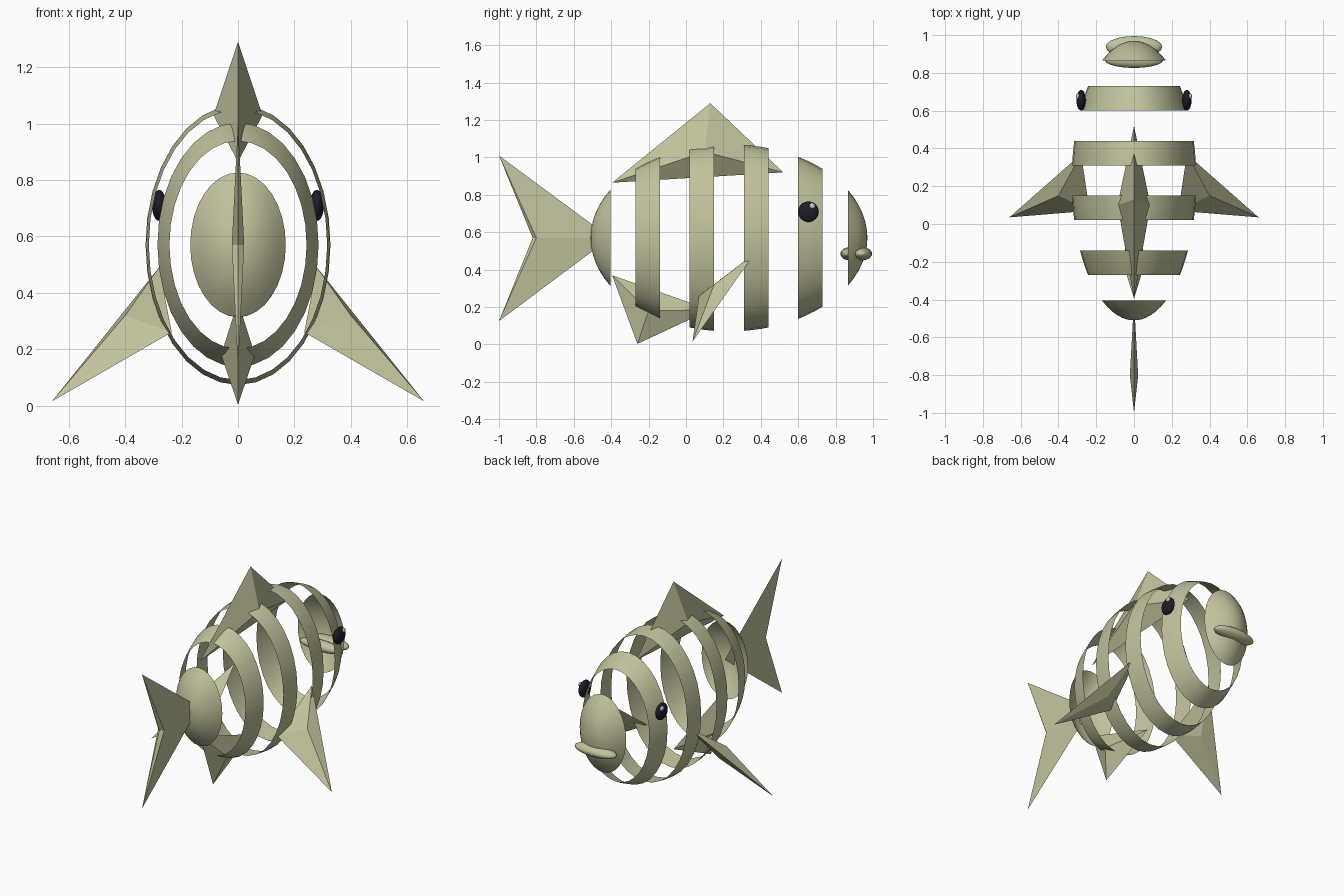
import bpy, bmesh, math
from mathutils import Vector

if "Cube" in bpy.data.objects:
    bpy.data.objects.remove(bpy.data.objects["Cube"])


def material(name, rgb):
    m = bpy.data.materials.new(name)
    m.diffuse_color = (*rgb, 1)
    m.use_nodes = True
    m.node_tree.nodes["Principled BSDF"].inputs["Base Color"].default_value = m.diffuse_color
    return m


OLIVE = material("pale olive", (0.54, 0.54, 0.34))
DARK = material("dark navy", (0.012, 0.012, 0.025))
GLINT = material("eye glint", (0.6, 0.6, 0.6))

# Body ellipsoid: centre and half sizes
CY, CZ = 0.23, 0.57
RX, RY, RZ = 0.33, 0.74, 0.50
SEGMENTS = 32


def finish(name, bm, mat, smooth):
    me = bpy.data.meshes.new(name)
    bm.to_mesh(me)
    bm.free()
    me.materials.append(mat)
    for p in me.polygons:
        p.use_smooth = smooth
    ob = bpy.data.objects.new(name, me)
    bpy.context.collection.objects.link(ob)
    return ob


def body_slice(name, y0, y1, steps):
    """Open shell of the body ellipsoid between two y positions."""
    bm = bmesh.new()
    a0 = math.acos(max(-1, min(1, (y0 - CY) / RY)))
    a1 = math.acos(max(-1, min(1, (y1 - CY) / RY)))
    rings = []
    for i in range(steps + 1):
        a = a0 + (a1 - a0) * i / steps
        y, r = CY + RY * math.cos(a), math.sin(a)
        if r < 1e-4:
            rings.append([bm.verts.new((0, y, CZ))] * SEGMENTS)
            continue
        rings.append([bm.verts.new((RX * r * math.cos(t), y, CZ + RZ * r * math.sin(t)))
                      for t in (2 * math.pi * k / SEGMENTS for k in range(SEGMENTS))])
    for lo, hi in zip(rings, rings[1:]):
        for k in range(SEGMENTS):
            n = (k + 1) % SEGMENTS
            corners = list(dict.fromkeys((lo[k], hi[k], hi[n], lo[n])))
            f = bm.faces.new(corners)
            f.normal_update()
            c = f.calc_center_median()
            if f.normal.dot(c - Vector((0, CY, CZ))) < 0:
                f.normal_flip()
    return finish(name, bm, OLIVE, True)


def fin(name, outline, ridge_a, ridge_b):
    """Faceted fin: an outline with one raised ridge point on each side."""
    bm = bmesh.new()
    rim = [bm.verts.new(p) for p in outline]
    for p in (ridge_a, ridge_b):
        top = bm.verts.new(p)
        for i in range(len(rim)):
            bm.faces.new((rim[i - 1], rim[i], top))
    bmesh.ops.recalc_face_normals(bm, faces=bm.faces[:])
    return finish(name, bm, OLIVE, False)


def ellipsoid(name, centre, radii, mat, u=20, v=12):
    bm = bmesh.new()
    bmesh.ops.create_uvsphere(bm, u_segments=u, v_segments=v, radius=1)
    bmesh.ops.scale(bm, vec=radii, verts=bm.verts[:])
    bmesh.ops.translate(bm, vec=centre, verts=bm.verts[:])
    return finish(name, bm, mat, True)


# Body: two end caps and four bands
body_slice("tail_cap", CY - RY, -0.405, 6)
body_slice("face_cap", 0.865, CY + RY, 6)
for i, y in enumerate((-0.27, 0.02, 0.31, 0.60)):
    body_slice(f"body_band_{i + 1}", y, y + 0.13, 3)

# Centre-line fins
fin("tail_fin", [(0, -0.405, 0.57), (0, -1, 1.01), (0, -0.82, 0.57), (0, -1, 0.125)],
    (0.022, -0.80, 0.57), (-0.022, -0.80, 0.57))
fin("dorsal_fin", [(0, 0.52, 0.92), (0, 0.13, 1.29), (0, -0.395, 0.865)],
    (0.087, 0.10, 1.03), (-0.087, 0.10, 1.03))
fin("anal_fin", [(0, 0.13, 0.185), (0, -0.26, 0.003), (0, -0.395, 0.37)],
    (0.06, -0.20, 0.18), (-0.06, -0.20, 0.18))

for side, s in (("right", 1), ("left", -1)):
    # Pectoral fins
    fin(f"{side}_pectoral_fin",
        [(s * 0.28, 0.37, 0.49), (s * 0.66, 0.035, 0.015), (s * 0.235, 0.07, 0.26)],
        (s * 0.40, 0.15, 0.32), (s * 0.37, 0.19, 0.25))
    # Eyes
    ellipsoid(f"{side}_eye", (s * 0.28, 0.655, 0.71), (0.025, 0.055, 0.055), DARK)
    ellipsoid(f"{side}_eye_glint", (s * 0.297, 0.675, 0.74), (0.010, 0.016, 0.016), GLINT, 12, 8)

# Mouth
ellipsoid("outer_lip", (0, 0.938, 0.485), (0.15, 0.057, 0.036), OLIVE)
ellipsoid("inner_lip", (0, 0.868, 0.485), (0.155, 0.042, 0.034), OLIVE)
